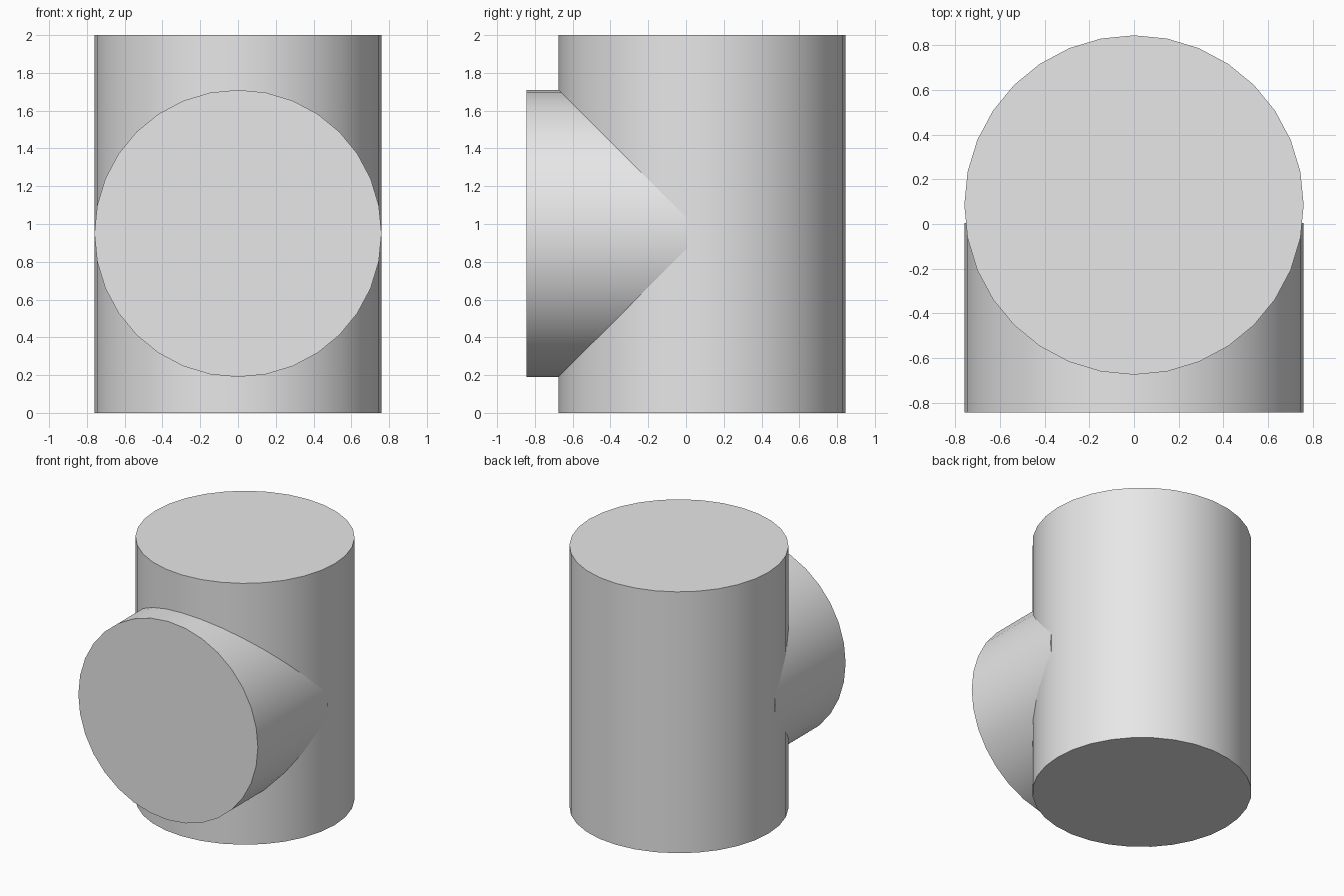
import bpy
import math

cube = bpy.data.objects.get("Cube")
if cube:
    bpy.data.objects.remove(cube, do_unlink=True)

grey = bpy.data.materials.new("light_grey")
grey.use_nodes = True
colour = (0.8, 0.8, 0.8, 1)
grey.diffuse_color = colour
grey.node_tree.nodes["Principled BSDF"].inputs["Base Color"].default_value = colour

RADIUS = 0.76


def pipe(name, length, centre, tilt=0):
    """Capped 32-sided cylinder with smooth walls and sharp rims."""
    bpy.ops.mesh.primitive_cylinder_add(
        vertices=32, radius=RADIUS, depth=length,
        location=centre, rotation=(tilt, 0, 0))
    obj = bpy.context.object
    obj.name = name
    obj.data.materials.append(grey)
    bpy.ops.object.shade_smooth_by_angle(angle=math.radians(30))
    return obj


# Upright main body
pipe("main_pipe", 2.0, (0, 0.085, 1.0))

# Branch leaving the front, ending inside the body
pipe("front_branch", 0.85, (0, -0.42, 0.95), math.pi / 2)
